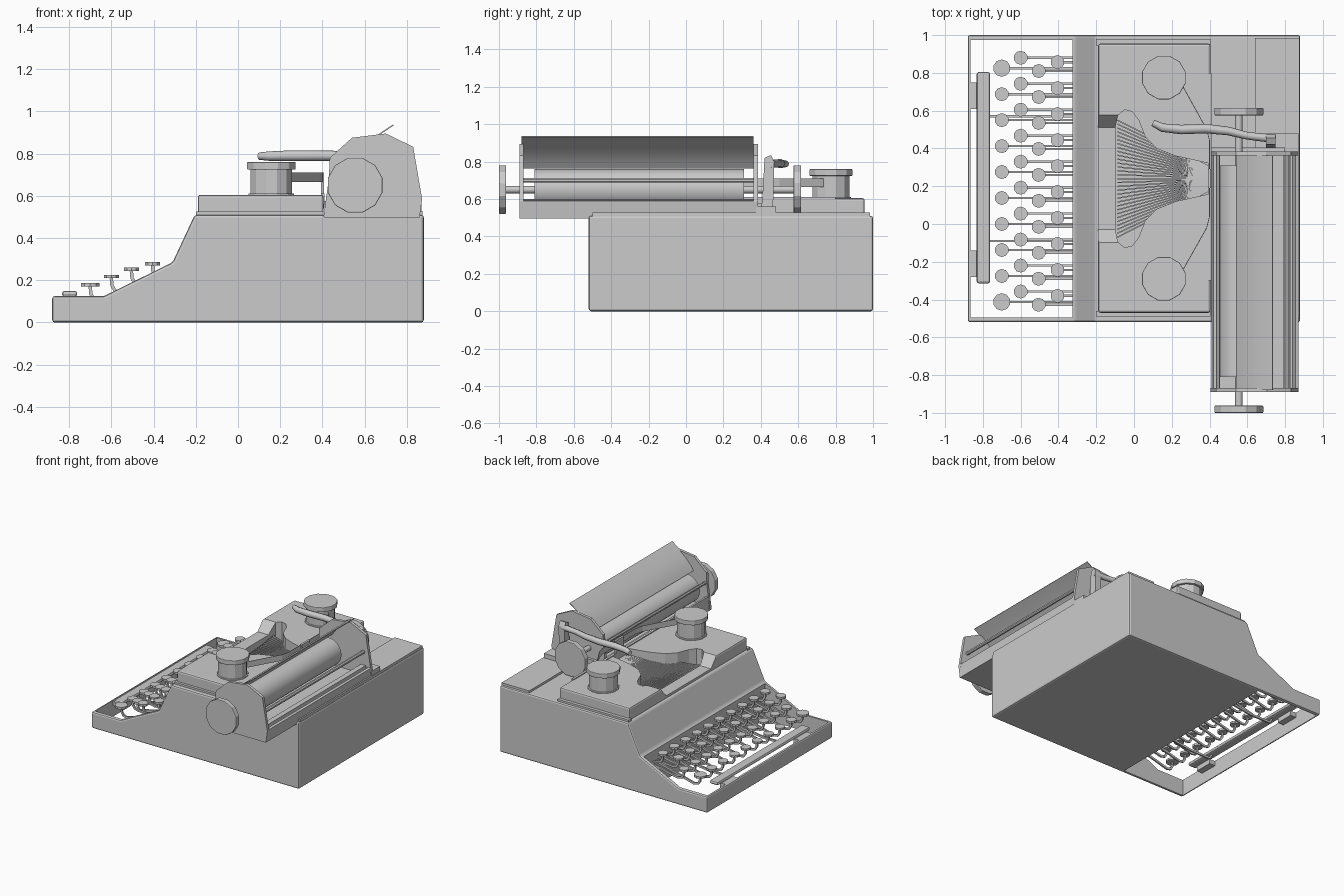
import bpy, bmesh, math
from mathutils import Vector

if "Cube" in bpy.data.objects:
    bpy.data.objects.remove(bpy.data.objects["Cube"])


def finish(name, bm, bevel=0, smooth=False):
    bmesh.ops.recalc_face_normals(bm, faces=bm.faces)
    me = bpy.data.meshes.new(name)
    bm.to_mesh(me)
    bm.free()
    ob = bpy.data.objects.new(name, me)
    bpy.context.collection.objects.link(ob)
    if bevel:
        m = ob.modifiers.new("bevel", 'BEVEL')
        m.width, m.segments, m.limit_method = bevel, 2, 'ANGLE'
    if smooth:
        bpy.ops.object.select_all(action='DESELECT')
        ob.select_set(True)
        bpy.context.view_layer.objects.active = ob
        bpy.ops.object.shade_smooth_by_angle(angle=math.radians(32))
    return ob


def add_prism(bm, pts, axis, a, b):
    # extrude a 2D outline along an axis: X uses (y,z), Y uses (x,z), Z uses (x,y)
    place = {'X': lambda p, t: (t, p[0], p[1]), 'Y': lambda p, t: (p[0], t, p[1]),
             'Z': lambda p, t: (p[0], p[1], t)}[axis]
    lo = [bm.verts.new(place(p, a)) for p in pts]
    hi = [bm.verts.new(place(p, b)) for p in pts]
    bm.faces.new(lo)
    bm.faces.new(hi[::-1])
    n = len(pts)
    for i in range(n):
        bm.faces.new((lo[i], lo[(i + 1) % n], hi[(i + 1) % n], hi[i]))


def prism(name, pts, axis, a, b, **kw):
    bm = bmesh.new()
    add_prism(bm, pts, axis, a, b)
    return finish(name, bm, **kw)


def box(name, x0, x1, y0, y1, z0, z1, **kw):
    return prism(name, [(x0, y0), (x1, y0), (x1, y1), (x0, y1)], 'Z', z0, z1, **kw)


def circle(cx, cy, r, n):
    return [(cx + r * math.cos((i + .5) * math.tau / n), cy + r * math.sin((i + .5) * math.tau / n))
            for i in range(n)]


def ribbon_outline(path, half):
    # closed outline of constant width around an open 2D path
    left, right = [], []
    for i, p in enumerate(path):
        d = (Vector(path[min(i + 1, len(path) - 1)]) - Vector(path[max(i - 1, 0)])).normalized()
        n = Vector((-d.y, d.x)) * half
        left.append(tuple(Vector(p) + n))
        right.append(tuple(Vector(p) - n))
    return left + right[::-1]


def cut(ob, cutter):
    cutter.hide_render = True
    cutter.hide_viewport = True
    cutter.display_type = 'WIRE'
    m = ob.modifiers.new("cut", 'BOOLEAN')
    m.operation, m.object, m.solver = 'DIFFERENCE', cutter, 'EXACT'


MID = 0.24  # centre line of the body along y

# body with open keyboard well
body = prism("body", [(-.88, 0), (-.88, .125), (-.635, .125), (-.31, .285), (-.205, .51),
                      (.88, .51), (.88, 0)], 'Y', -.52, 1, bevel=.012)
cut(body, box("keyboard_cutter", -.865, -.325, -.495, .975, -.1, .4))

# raised cover with type basket opening and front dip
cover = box("cover", -.19, .405, -.47, .955, .505, .605, bevel=.012)
half = [(.45, .075), (.38, .085), (.22, .12), (.12, .16), (.06, .22), (.025, .31),
        (-.01, .355), (-.05, .365), (-.085, .335), (-.097, .28)]
bell = [(x, MID + y) for x, y in half] + [(x, MID - y) for x, y in half[::-1]]
basket = prism("basket_cutter", bell, 'Z', .43, .75)
dip = prism("dip_cutter", [(MID - .27, .53), (MID + .27, .53), (MID + .36, .63), (MID - .36, .63)],
            'X', -.3, -.05)
cut(body, basket)
cut(cover, basket)
cut(cover, dip)

# deck plates around the cover
box("cover_base", -.2, .405, -.49, -.46, .505, .525)
box("cover_base_far", -.2, .405, .945, .98, .505, .525)
box("rear_deck_plate", .64, .875, -.5, .985, .505, .527)

# type bars fanned out in the basket
bm = bmesh.new()
for i in range(31):
    t = i / 15 - 1
    a = Vector((-.088, MID + .31 * t, .5 - .03 * (1 - t * t)))
    b = Vector((.395, MID + .065 * t, .545))
    side = (b - a).cross(Vector((0, 0, 1))).normalized() * .0035
    ring = []
    for p in (a, b):
        ring.append([bm.verts.new(p + s * side + Vector((0, 0, h)))
                     for s, h in ((-1, -.015), (1, -.015), (1, .015), (-1, .015))])
    bm.faces.new(ring[0])
    bm.faces.new(ring[1][::-1])
    for k in range(4):
        bm.faces.new((ring[0][k], ring[0][(k + 1) % 4], ring[1][(k + 1) % 4], ring[1][k]))
finish("type_bars", bm)

# ribbon spools and ribbon
for label, cy, s in (("far", .775, 1), ("near", -.29, -1)):
    bm = bmesh.new()
    add_prism(bm, circle(.158, cy, .112, 12), 'Z', .6, .612)
    add_prism(bm, circle(.158, cy, .102, 12), 'Z', .6, .73)
    add_prism(bm, circle(.158, cy, .119, 12), 'Z', .724, .76)
    finish("ribbon_spool_" + label, bm, bevel=.004)
    prism("ribbon_" + label, ribbon_outline([(.255, cy - .04 * s), (.385, MID + .26 * s),
                                             (.4, MID + .2 * s), (.4, MID)], .002), 'Z', .665, .71)
box("ribbon_guide", .392, .408, MID - .05, MID + .05, .54, .71)
box("ribbon_rail", .392, .41, -.3, .8, .56, .612)

# keys: caps, stems and levers
rows = [(-.70, .825, .17), (-.60, .88, .21), (-.505, .81, .245), (-.405, .857, .27)]
caps, levers = bmesh.new(), bmesh.new()
for r, (x, y0, z) in enumerate(rows):
    for k in range(10):
        y = y0 - k * .1375
        radius = .046 if r == 0 and k in (0, 9) else .037
        add_prism(caps, circle(x, y, radius, 10), 'Z', z, z + .016)
        path = [(x, z), (x + .003, z - .035), (x + .018, z - .06), (x + .05, z - .068), (-.315, .19)]
        add_prism(levers, ribbon_outline(path, .008), 'Y', y - .006, y + .006)
finish("key_caps", caps)
finish("key_levers", levers)

# space bar on two brackets and long arms
box("space_bar", -.833, -.762, -.315, .805, .122, .15, bevel=.012)
for label, y in (("near", -.21), ("far", .68)):
    box("space_bar_bracket_" + label, -.87, -.815, y - .07, y + .07, .085, .122)
for label, y in (("near", -.09), ("far", .57)):
    prism("space_bar_arm_" + label, ribbon_outline([(-.79, .125), (-.77, .09), (-.6, .09), (-.315, .13)],
                                                   .008), 'Y', y - .006, y + .006)

# carriage end plates
plate = [(.405, .5), (.43, .68), (.435, .78), (.54, .875), (.70, .895), (.83, .832), (.872, .585),
         (.86, .5)]
prism("carriage_end_near", plate, 'Y', -.89, -.868)
prism("carriage_end_far", plate, 'Y', .362, .384)

# carriage tray with rear wall, rods and front bar
prism("carriage_tray", [(.41, .495), (.86, .495), (.872, .59), (.855, .595), (.84, .53), (.43, .53),
                        (.435, .6), (.42, .6)], 'Y', -.89, .37)
prism("carriage_rear_rod", circle(.81, .70, .014, 8), 'Y', -.88, .37, smooth=True)
box("carriage_rear_rail", .79, .83, -.88, .37, .525, .6)
prism("carriage_front_rod", circle(.445, .70, .012, 8), 'Y', -.88, .37, smooth=True)

# platen roller, shaft and knobs
prism("platen_roller", circle(.555, .655, .105, 32), 'Y', -.81, .31, smooth=True)
prism("platen_shaft", circle(.555, .65, .02, 12), 'Y', -.97, .58, smooth=True)
prism("knob_near", circle(.555, .65, .134, 12), 'Y', -1, -.962, bevel=.004)
prism("knob_far", circle(.555, .65, .134, 12), 'Y', .575, .615, bevel=.004)

# curved paper table
prism("paper_table", ribbon_outline([(.545, .765), (.57, .80), (.605, .84), (.66, .885), (.735, .935)],
                                    .003), 'Y', -.88, .362, smooth=True)

# carriage return lever with post and bracket
cu = bpy.data.curves.new("return_lever", 'CURVE')
cu.dimensions = '3D'
cu.bevel_depth, cu.bevel_resolution, cu.use_fill_caps = .025, 2, True
path = [(.1, .535, .788, .7), (.15, .51, .788, .9), (.25, .50, .79, 1), (.38, .505, .79, 1),
        (.5, .492, .79, .9), (.6, .467, .79, .8), (.75, .45, .79, .9)]
sp = cu.splines.new('POLY')
sp.points.add(len(path) - 1)
for p, (x, y, z, r) in zip(sp.points, path):
    p.co, p.radius = (x, y, z, 1), r
lever = bpy.data.objects.new("return_lever", cu)
bpy.context.collection.objects.link(lever)
prism("return_lever_post", [(.405, .54), (.465, .54), (.472, .8), (.455, .835), (.42, .82)],
      'X', .70, .75)
box("return_lever_bracket", .70, .87, .375, .48, .52, .56)
box("return_lever_arm", .41, .8, .38, .405, .53, .575)
